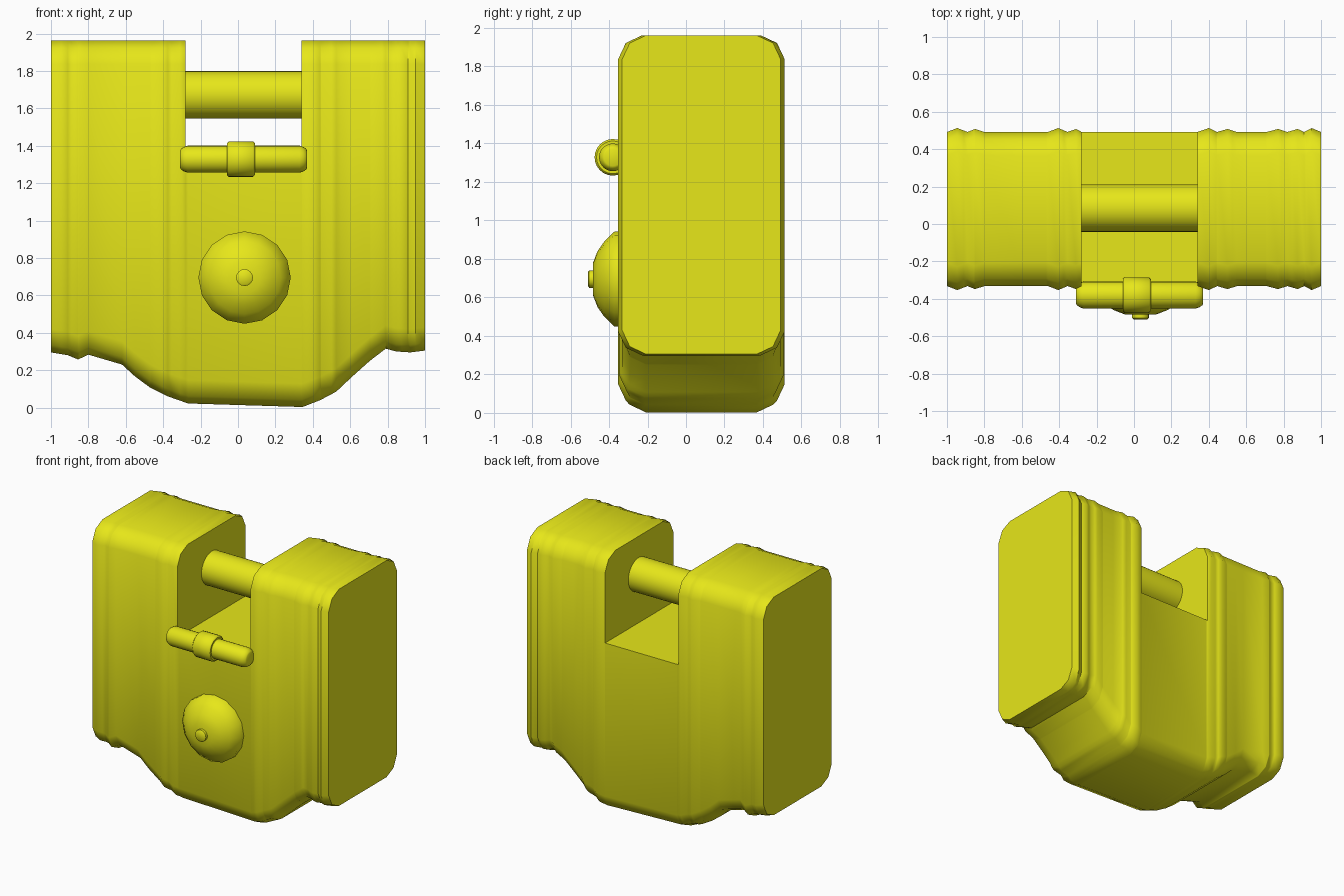
import bpy, bmesh, math
from mathutils import Vector

if "Cube" in bpy.data.objects:
    bpy.data.objects.remove(bpy.data.objects["Cube"])

mat = bpy.data.materials.new("yellow")
mat.diffuse_color = (0.8, 0.8, 0.01, 1)
mat.use_nodes = True
mat.node_tree.nodes["Principled BSDF"].inputs["Base Color"].default_value = mat.diffuse_color


def make(name, bm, angle=45):
    bmesh.ops.recalc_face_normals(bm, faces=bm.faces)
    me = bpy.data.meshes.new(name)
    bm.to_mesh(me)
    bm.free()
    ob = bpy.data.objects.new(name, me)
    bpy.context.collection.objects.link(ob)
    me.materials.append(mat)
    smooth(ob, angle)
    return ob


def smooth(ob, angle):
    bpy.ops.object.select_all(action='DESELECT')
    ob.select_set(True)
    bpy.context.view_layer.objects.active = ob
    bpy.ops.object.shade_smooth_by_angle(angle=math.radians(angle))


def skin(name, rings, angle=45):
    """Join equal-sized rings of points and cap both ends."""
    bm = bmesh.new()
    rows = [[bm.verts.new(p) for p in r] for r in rings]
    n = len(rows[0])
    for a, b in zip(rows, rows[1:]):
        for i in range(n):
            j = (i + 1) % n
            bm.faces.new((a[i], a[j], b[j], b[i]))
    bm.faces.new(rows[0])
    bm.faces.new(rows[-1])
    return make(name, bm, angle)


def lathe(name, centre, axis, profile, sides=24, angle=45):
    """Turn (distance, radius) pairs about the x or y axis."""
    def ring(d, r):
        pts = []
        for k in range(sides):
            t = 2 * math.pi * k / sides
            u, v = r * math.cos(t), r * math.sin(t)
            pts.append(Vector((d, u, v) if axis == 'x' else (u, d, v)) + Vector(centre))
        return pts
    return skin(name, [ring(d, r) for d, r in profile], angle)


def interp(table, x):
    for (x0, v0), (x1, v1) in zip(table, table[1:]):
        if x <= x1:
            return v0 + (v1 - v0) * (x - x0) / (x1 - x0)
    return table[-1][1]


# Body: underside outline and ridge heights along x
bottom = [(-1, .295), (-.91, .28), (-.855, .257), (-.80, .283), (-.62, .23),
          (-.55, .166), (-.47, .107), (-.375, .06), (-.267, .022), (.345, .003),
          (.44, .04), (.525, .085), (.61, .165), (.705, .25), (.79, .315),
          (.845, .30), (.92, .295), (1, .305)]
ridge = [(-1, 0), (-.945, .021), (-.89, 0), (-.85, .016), (-.80, 0), (-.46, 0),
         (-.405, .021), (-.355, 0), (-.31, .016), (-.28, 0), (.34, 0), (.40, .021),
         (.445, 0), (.50, .016), (.55, 0), (.71, 0), (.77, .016), (.82, 0),
         (.875, .016), (.91, 0), (.95, .021), (1, 0)]
xs = sorted({x for x, _ in bottom + ridge})


def section(x):
    d, zb, zt = interp(ridge, x), interp(bottom, x), 1.962
    y0, y1 = -.332 - d, .492 + d
    corner = [(0, .125), (.04, .04), (.125, 0)]
    pts = [(y0 + a, zb + b) for a, b in corner]
    pts += [(y1 - a, zb + b) for a, b in reversed(corner)]
    pts += [(y1 - a, zt - b) for a, b in corner]
    pts += [(y0 + a, zt - b) for a, b in reversed(corner)]
    return [(x, y, z) for y, z in pts]


body = skin("padlock_body", [section(x) for x in xs])

# Notch cut through the top
bm = bmesh.new()
bmesh.ops.create_cube(bm, size=1)
for v in bm.verts:
    v.co = Vector((.03 + .62 * v.co.x, .08 + 2 * v.co.y, 1.8 + v.co.z))
cutter = make("notch_cutter", bm)
cut = body.modifiers.new("notch", 'BOOLEAN')
cut.operation = 'DIFFERENCE'
cut.solver = 'EXACT'
cut.object = cutter
bpy.context.view_layer.objects.active = body
bpy.ops.object.modifier_apply(modifier=cut.name)
bpy.data.objects.remove(cutter)
smooth(body, 45)

# Crossbar through the notch
lathe("crossbar", (0, .085, 1.672), 'x', [(-.30, .127), (.36, .127)], 32)

# Small front rod with collar
rod = (.03, -.38, 1.328)
lathe("front_rod", rod, 'x', [(-.34, .045), (-.335, .055), (-.32, .065), (-.30, .072),
                              (.30, .072), (.32, .065), (.335, .055), (.34, .045)])
lathe("rod_collar", (.015, -.38, 1.328), 'x',
      [(-.075, .085), (-.065, .095), (.065, .095), (.075, .085)])

# Domed button and its nub
lathe("button_dome", (.035, 0, .695), 'y',
      [(-.30, .247), (-.372, .247), (-.425, .195), (-.46, .145), (-.483, .085)], 16, 50)
lathe("button_nub", (.035, 0, .695), 'y',
      [(-.47, .045), (-.503, .045), (-.51, .036)], 16)
